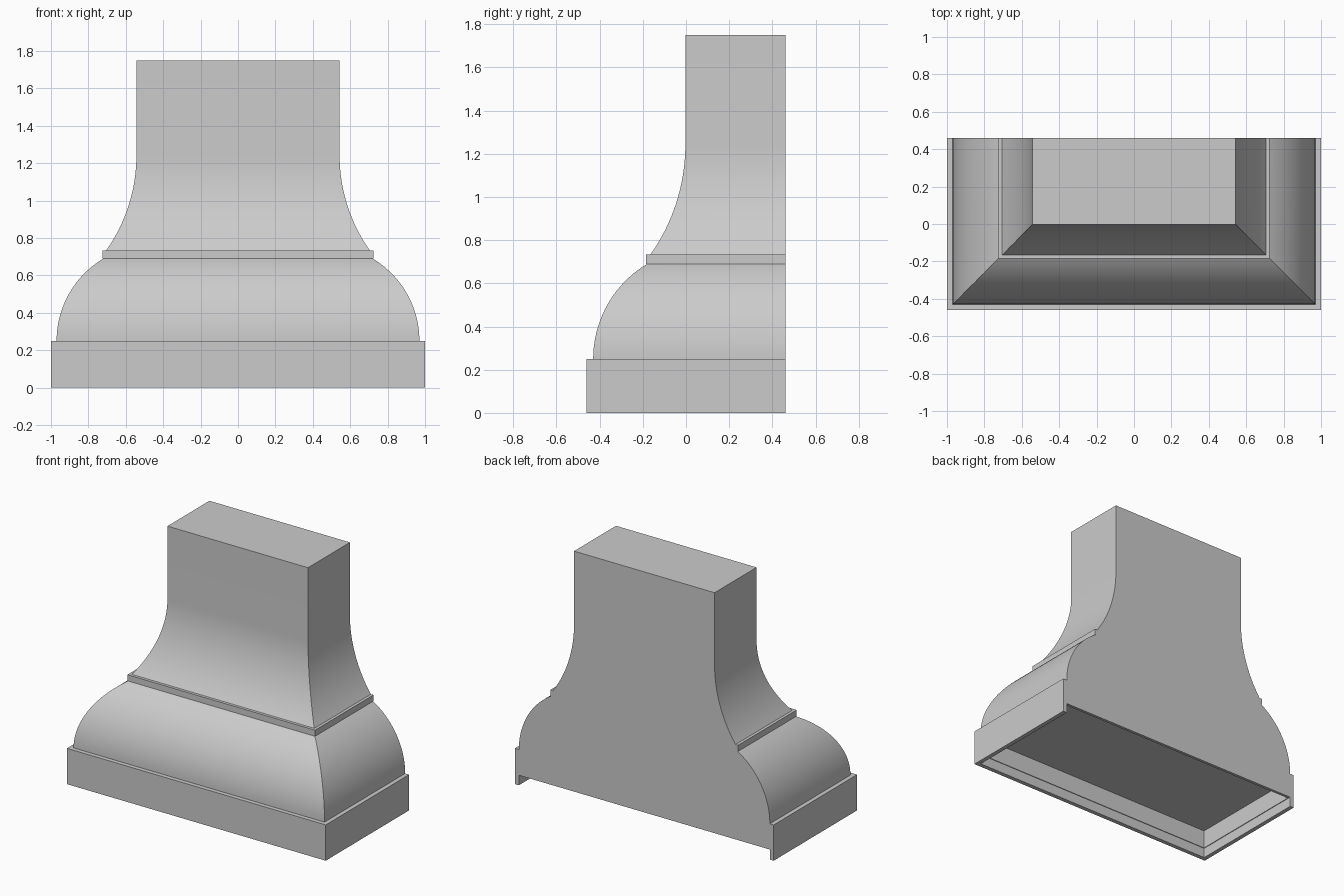
import bpy, bmesh, math

cube = bpy.data.objects.get("Cube")
if cube:
    bpy.data.objects.remove(cube, do_unlink=True)

HALF_W, BACK = 1.0, 0.46
WALL = 0.03

paint = bpy.data.materials.new("hood_grey")
paint.use_nodes = True
grey = (0.6, 0.6, 0.6, 1)
paint.diffuse_color = grey
shader = next(n for n in paint.node_tree.nodes if n.type == 'BSDF_PRINCIPLED')
shader.inputs["Base Color"].default_value = grey


def finish(name, bm):
    bmesh.ops.recalc_face_normals(bm, faces=bm.faces)
    mesh = bpy.data.meshes.new(name)
    bm.to_mesh(mesh)
    bm.free()
    mesh.materials.append(paint)
    obj = bpy.data.objects.new(name, mesh)
    bpy.context.collection.objects.link(obj)
    bpy.ops.object.select_all(action='DESELECT')
    obj.select_set(True)
    bpy.context.view_layer.objects.active = obj
    bpy.ops.object.shade_smooth_by_angle(angle=math.radians(30))
    return obj


def outline(inset):
    """Front and sides move in by the inset; the back stays on the wall."""
    w, f = HALF_W - inset, -BACK + inset
    return [(-w, BACK), (-w, f), (w, f), (w, BACK)]


def loft(name, profile):
    """Solid with mitred corners from (inset, height) pairs."""
    bm = bmesh.new()
    rings = [[bm.verts.new((x, y, z)) for x, y in outline(i)] for i, z in profile]
    for a, b in zip(rings, rings[1:]):
        for k in range(4):
            n = (k + 1) % 4
            bm.faces.new((a[k], a[n], b[n], b[k]))
    bm.faces.new(rings[0])
    bm.faces.new(rings[-1])
    return finish(name, bm)


def skirt(name, outer, inner, z0, z1):
    """Three-sided wall, open at the back."""
    bm = bmesh.new()
    rows = [[bm.verts.new((x, y, z)) for x, y in outline(i)]
            for i, z in ((outer, z0), (outer, z1), (inner, z1), (inner, z0))]
    for r in range(4):
        a, b = rows[r], rows[(r + 1) % 4]
        for k in range(3):
            bm.faces.new((a[k], a[k + 1], b[k + 1], b[k]))
    for end in (0, 3):
        bm.faces.new([row[end] for row in rows])
    return finish(name, bm)


def arc(inset, z, run, rise, convex, steps=20):
    """Circular arc that is vertical at its bottom (convex) or top (concave)."""
    radius = (run * run + rise * rise) / (2 * run)
    sweep = math.asin(rise / radius)
    points = []
    for s in range(steps + 1):
        t = sweep * s / steps
        if convex:
            points.append((inset + radius * (1 - math.cos(t)), z + radius * math.sin(t)))
        else:
            u = sweep - t
            points.append((inset + run - radius * (1 - math.cos(u)),
                           z + rise - radius * math.sin(u)))
    return points


# Straight band around the base, with a thin inner liner
skirt("base_band", 0, WALL, 0, 0.25)
skirt("inner_liner", WALL, WALL + 0.005, 0.07, 0.2)

# Bulging lower canopy, its flat underside recessed in the band
loft("lower_canopy", [(WALL, 0.2)] + arc(WALL, 0.25, 0.25, 0.44, True))

# Trim strip between the two curves
loft("trim_strip", [(0.275, 0.69), (0.275, 0.733)])

# Flared chimney rising to a straight duct cover
loft("chimney", arc(0.295, 0.733, 0.162, 0.51, False) + [(0.457, 1.75)])

# Back panel below the canopy
bm = bmesh.new()
bmesh.ops.create_cube(bm, size=1)
for v in bm.verts:
    v.co = (v.co.x * 2 * (HALF_W - WALL), BACK - 0.01 + v.co.y * 0.02, 0.135 + v.co.z * 0.13)
finish("back_panel", bm)
